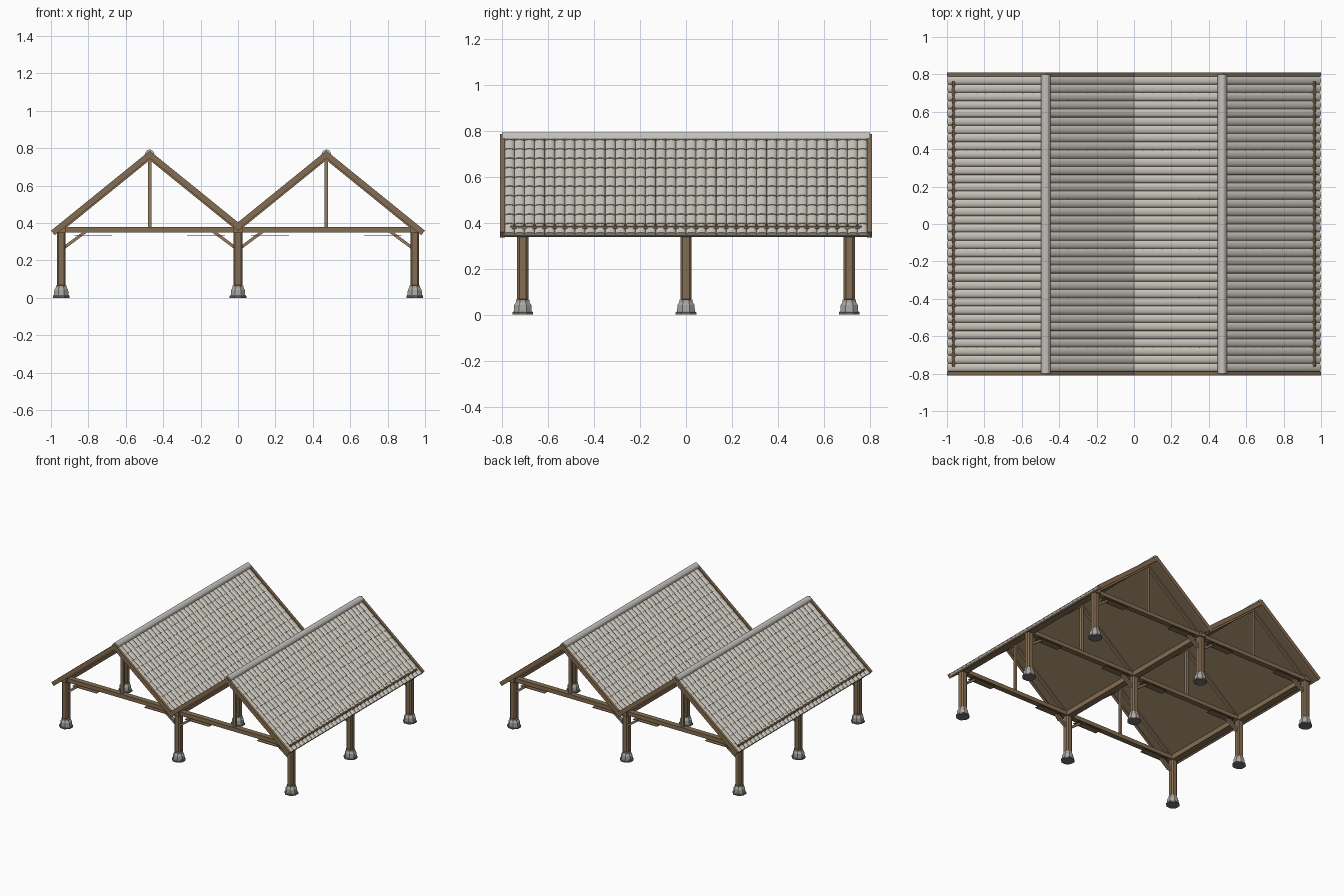
import bpy, bmesh, math
from mathutils import Vector

if "Cube" in bpy.data.objects:
    bpy.data.objects.remove(bpy.data.objects["Cube"])


def material(name, rgb):
    m = bpy.data.materials.new(name)
    m.diffuse_color = (*rgb, 1)
    m.use_nodes = True
    m.node_tree.nodes["Principled BSDF"].inputs["Base Color"].default_value = m.diffuse_color
    return m


WOOD = material("brown wood", (0.235, 0.155, 0.085))
LIGHT = material("light wood", (0.29, 0.20, 0.115))
DECK = material("dark wood", (0.19, 0.135, 0.08))
TILE = material("pale grey tile", (0.62, 0.59, 0.53))
CAP = material("ridge grey", (0.56, 0.55, 0.52))
STONE = material("grey stone", (0.40, 0.39, 0.36))
PLATE = material("dark stone", (0.17, 0.17, 0.165))

RIDGE_X, RIDGE_Z = 0.472, 0.767
ANG = math.atan(0.81)
C, S = math.cos(ANG), math.sin(ANG)
OUTER, INNER = 0.518 / C, RIDGE_X / C
POSTS_X, POSTS_Y = (-0.945, 0, 0.945), (-0.71, 0, 0.71)


def finish(bm, name, mat):
    bmesh.ops.recalc_face_normals(bm, faces=bm.faces)
    me = bpy.data.meshes.new(name)
    bm.to_mesh(me)
    bm.free()
    ob = bpy.data.objects.new(name, me)
    bpy.context.collection.objects.link(ob)
    me.materials.append(mat)
    return ob


def prism(name, mat, profile, y0, y1):
    """Extrude an (x, z) outline along y."""
    bm = bmesh.new()
    a = [bm.verts.new((x, y0, z)) for x, z in profile]
    b = [bm.verts.new((x, y1, z)) for x, z in profile]
    n = len(a)
    bm.faces.new(a)
    bm.faces.new(b[::-1])
    for i in range(n):
        j = (i + 1) % n
        bm.faces.new((a[i], b[i], b[j], a[j]))
    return finish(bm, name, mat)


def box(name, mat, x0, x1, y0, y1, z0, z1):
    return prism(name, mat, [(x0, z0), (x1, z0), (x1, z1), (x0, z1)], y0, y1)


def lathe(name, mat, rings, sides=8):
    """Stack of polygon rings (half width, z)."""
    bm = bmesh.new()
    k = 1 / math.cos(math.pi / sides)
    loops = [[bm.verts.new((r * k * math.cos(2 * math.pi * (i + .5) / sides),
                            r * k * math.sin(2 * math.pi * (i + .5) / sides), z))
              for i in range(sides)] for r, z in rings]
    bm.faces.new(loops[0])
    bm.faces.new(loops[-1])
    for a, b in zip(loops, loops[1:]):
        for i in range(sides):
            j = (i + 1) % sides
            bm.faces.new((a[i], a[j], b[j], b[i]))
    return finish(bm, name, mat)


def on_slope(cx, side, t, n):
    """Point at distance t down a roof slope and n above it."""
    return cx + side * (t * C + n * S), RIDGE_Z - t * S + n * C


def slope_board(name, mat, cx, side, n0, n1, length, y0, y1, plumb=False):
    """Board following a slope, mitred at the ridge."""
    tan = S / C
    e0, e1 = (length - n0 * tan, length - n1 * tan) if plumb else (length, length)
    pts = [(-n0 * tan, n0), (e0, n0), (e1, n1), (-n1 * tan, n1)]
    return prism(name, mat, [on_slope(cx, side, t, n) for t, n in pts], y0, y1)


def tiles(name, cx, side, length):
    """Overlapping barrel tiles in rows and columns."""
    bm = bmesh.new()
    cols, pitch, half, seg = 36, 0.0645, 0.79, 6
    w = 2 * half / cols
    rows = math.ceil(length / pitch)
    for r in range(rows):
        t1 = length - r * pitch
        t0 = max(t1 - pitch - 0.004, 0.004)
        for c in range(cols):
            y = -half + (c + 0.5) * w
            up, low, foot = [], [], []
            for i in range(seg + 1):
                a = math.pi * i / seg
                yy = y - 0.495 * w * math.cos(a)
                h = 0.0105 * math.sin(a)
                for lst, t, n in ((up, t0, 0.0005 + h * 0.9), (low, t1, 0.004 + h)):
                    x, z = on_slope(cx, side, t, n)
                    lst.append(bm.verts.new((x, yy, z)))
            for yy in (y - 0.495 * w, y + 0.495 * w):
                x, z = on_slope(cx, side, t1, 0)
                foot.append(bm.verts.new((x, yy, z)))
            for i in range(seg):
                bm.faces.new((up[i], up[i + 1], low[i + 1], low[i]))
            bm.faces.new(low + [foot[1], foot[0]])
            bm.faces.new((up[0], low[0], foot[0]))
            bm.faces.new((up[-1], foot[1], low[-1]))
    # keep outer faces pointing up and out
    ob = finish(bm, name, TILE)
    bpy.context.view_layer.objects.active = ob
    ob.select_set(True)
    bpy.ops.object.shade_smooth_by_angle(angle=math.radians(40))
    ob.select_set(False)
    return ob


# Posts on stone footings
for x in POSTS_X:
    for y in POSTS_Y:
        post = box("post", WOOD, -0.024, 0.024, -0.024, 0.024, 0.06, 0.375)
        bev = post.modifiers.new("chamfer", "BEVEL")
        bev.width, bev.segments = 0.009, 1
        foot = lathe("footing", STONE, [(0.039, 0.012), (0.037, 0.042), (0.029, 0.055), (0.029, 0.066)])
        base = lathe("footing_plate", PLATE, [(0.045, 0), (0.045, 0.009), (0.041, 0.014)])
        for ob in (post, foot, base):
            ob.location = (x, y, 0)

# Long beams from front to back
for x in POSTS_X:
    box("long_beam", WOOD, x - 0.024, x + 0.024, -0.745, 0.745, 0.346, 0.383)

# Trusses: tie beam, king posts, rafters, braces
for y in POSTS_Y:
    box("tie_beam", WOOD, -0.972, 0.972, y - 0.02, y + 0.02, 0.349, 0.379)
    for cx in (-RIDGE_X, RIDGE_X):
        box("king_post", LIGHT, cx - 0.009, cx + 0.009, y - 0.009, y + 0.009, 0.375, 0.755)
        for side in (-1, 1):
            slope_board("rafter", WOOD, cx, side, -0.024, -0.011, INNER, y - 0.012, y + 0.012)
    for x, dirs in zip(POSTS_X, ((1,), (-1, 1), (-1,))):
        for d in dirs:
            prism("brace", LIGHT, [(x + d * 0.018, 0.26), (x + d * 0.142, 0.352),
                                   (x + d * 0.115, 0.352), (x + d * 0.018, 0.28)],
                  y - 0.012, y + 0.012)
            box("brace_plate", WOOD, *sorted((x + d * 0.07, x + d * 0.272)),
                y - 0.025, y + 0.025, 0.332, 0.336)

# Two gable roofs
for cx in (-RIDGE_X, RIDGE_X):
    for side in (-1, 1):
        outer = cx * side > 0
        length = OUTER if outer else INNER
        slope_board("roof_deck", DECK, cx, side, -0.012, 0, length, -0.792, 0.792, not outer)
        tiles("roof_tiles", cx, side, length if outer else INNER - 0.005)
        for f in (-1, 1):
            y0, y1 = sorted((f * 0.788, f * 0.81))
            slope_board("barge_board", WOOD, cx, side, -0.016, 0.015,
                        length + (0 if outer else 0.02), y0, y1)
    # ridge cap
    arc = [(cx + 0.026 * math.cos(math.pi * i / 6), 0.765 + 0.028 * math.sin(math.pi * i / 6))
           for i in range(7)]
    prism("ridge_cap", CAP, arc, -0.8, 0.8)
    # rail lying along the outer eave
    side = 1 if cx > 0 else -1
    x, z = on_slope(cx, side, OUTER - 0.045, 0.012)
    x = side * 0.962
    prism("eave_rail", WOOD, [(x + 0.01 * math.cos(math.pi * i / 4), 0.377 + 0.01 * math.sin(math.pi * i / 4))
                              for i in range(8)], -0.765, 0.765)
